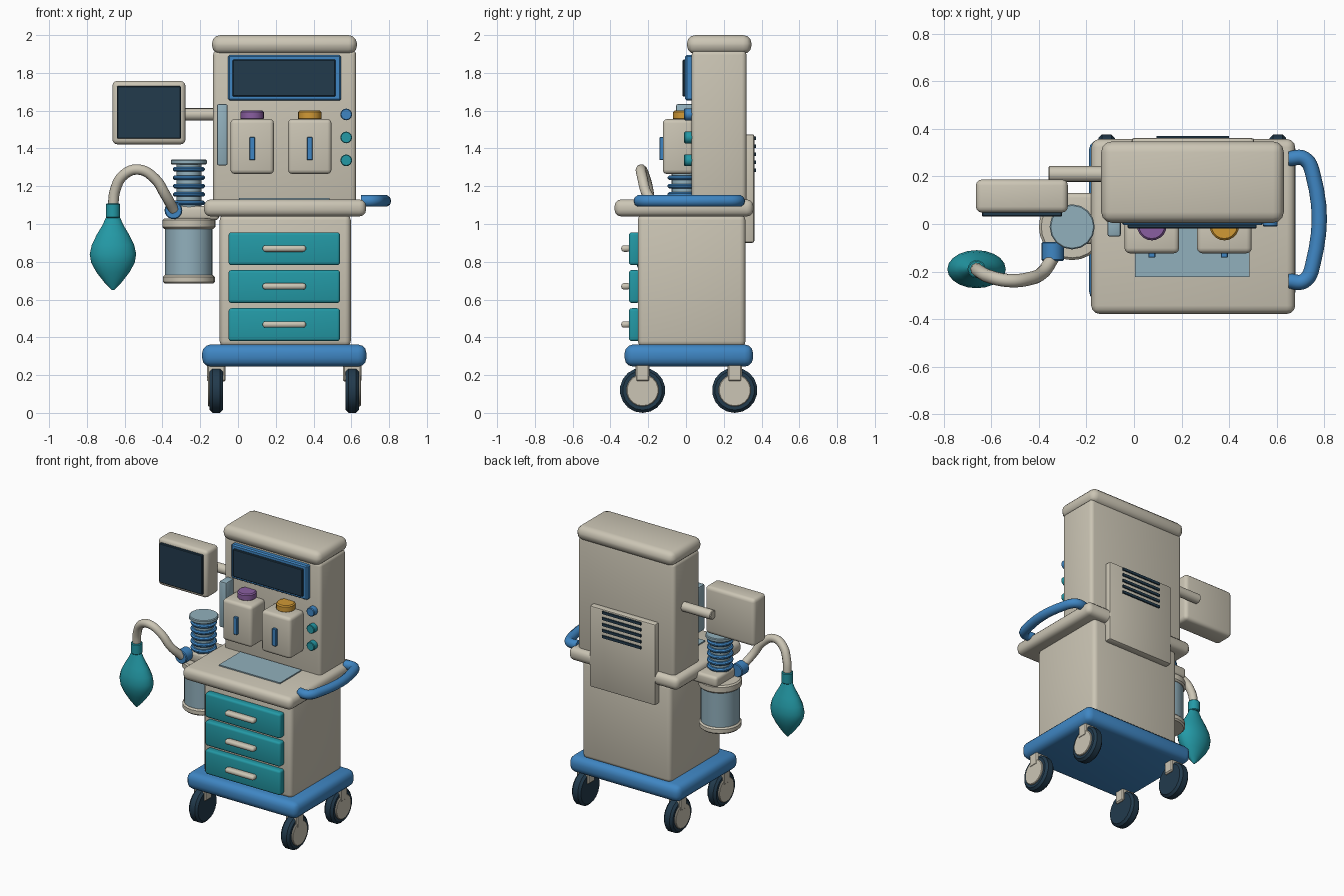
import bpy, bmesh, math
from mathutils import Matrix

if "Cube" in bpy.data.objects:
    bpy.data.objects.remove(bpy.data.objects["Cube"])


def material(name, r, g, b):
    m = bpy.data.materials.new(name)
    m.diffuse_color = (r, g, b, 1)
    m.use_nodes = True
    m.node_tree.nodes["Principled BSDF"].inputs["Base Color"].default_value = m.diffuse_color
    return m


BEIGE = material("warm_beige", 0.60, 0.56, 0.46)
BLUE = material("medical_blue", 0.05, 0.24, 0.55)
TEAL = material("teal", 0.017, 0.32, 0.38)
DARK = material("dark_navy", 0.016, 0.043, 0.073)
GLASS = material("pale_blue", 0.285, 0.434, 0.507)
PURPLE = material("purple", 0.254, 0.113, 0.355)
AMBER = material("amber", 0.637, 0.319, 0.036)


def smooth(ob, angle=35):
    bpy.ops.object.select_all(action='DESELECT')
    ob.select_set(True)
    bpy.context.view_layer.objects.active = ob
    bpy.ops.object.shade_smooth_by_angle(angle=math.radians(angle))


def finish(bm, name, mat, angle=35):
    bmesh.ops.recalc_face_normals(bm, faces=bm.faces)
    me = bpy.data.meshes.new(name)
    bm.to_mesh(me)
    bm.free()
    me.materials.append(mat)
    ob = bpy.data.objects.new(name, me)
    bpy.context.collection.objects.link(ob)
    smooth(ob, angle)
    return ob


def box(name, x, y, z, mat, bevel=0.0, seg=3):
    """Rounded box from (min, max) ranges."""
    bm = bmesh.new()
    bmesh.ops.create_cube(bm, size=1)
    for v in bm.verts:
        for i, (lo, hi) in enumerate((x, y, z)):
            v.co[i] = lo if v.co[i] < 0 else hi
    if bevel:
        bmesh.ops.bevel(bm, geom=bm.edges[:], offset=bevel, segments=seg,
                        profile=0.5, affect='EDGES')
    return finish(bm, name, mat)


def lathe(name, center, profile, mat, axis='Z', sides=24, squash=1.0):
    """Closed spun shape from (radius, height) points along an axis."""
    bm = bmesh.new()
    rings = []
    for r, h in profile:
        rings.append([bm.verts.new((r * math.cos(a), r * squash * math.sin(a), h))
                      for a in (2 * math.pi * i / sides for i in range(sides))])
    for a, b in zip(rings, rings[1:]):
        for i in range(sides):
            j = (i + 1) % sides
            bm.faces.new((a[i], a[j], b[j], b[i]))
    bm.faces.new(rings[0])
    bm.faces.new(rings[-1])
    rot = {'Z': Matrix(), 'X': Matrix.Rotation(math.pi / 2, 4, 'Y'),
           'Y': Matrix.Rotation(math.pi / 2, 4, 'X')}[axis]
    bm.transform(Matrix.Translation(center) @ rot)
    return finish(bm, name, mat, 40)


def rod(name, center, radius, length, mat, axis='Z', sides=24, chamfer=0.005):
    h, c = length / 2, chamfer
    return lathe(name, center, [(radius - c, -h), (radius, c - h), (radius, h - c),
                                (radius - c, h)], mat, axis, sides)


def tube(name, points, radius, mat):
    """Smooth tube through the given points."""
    cu = bpy.data.curves.new(name, 'CURVE')
    cu.dimensions = '3D'
    cu.bevel_depth = radius
    cu.bevel_resolution = 3
    cu.resolution_u = 6
    cu.use_fill_caps = True
    sp = cu.splines.new('BEZIER')
    sp.bezier_points.add(len(points) - 1)
    for bp, p in zip(sp.bezier_points, points):
        bp.co = p
        bp.handle_left_type = bp.handle_right_type = 'AUTO'
    cu.materials.append(mat)
    ob = bpy.data.objects.new(name, cu)
    bpy.context.collection.objects.link(ob)
    bpy.ops.object.select_all(action='DESELECT')
    ob.select_set(True)
    bpy.context.view_layer.objects.active = ob
    bpy.ops.object.convert(target='MESH')
    smooth(bpy.context.object, 50)


# Cart: base, cabinet, worktop
box("cart_base", (-0.19, 0.68), (-0.325, 0.355), (0.245, 0.362), BLUE, 0.045)
box("cabinet", (-0.097, 0.597), (-0.255, 0.315), (0.35, 1.05), BEIGE, 0.03)
box("worktop", (-0.18, 0.678), (-0.378, 0.357), (1.04, 1.13), BEIGE, 0.035)
box("worktop_pad", (0.005, 0.485), (-0.222, 0.02), (1.13, 1.138), GLASS)

# Casters with forks and outward hubs
for sx, x in ((-1, -0.115), (1, 0.605)):
    for y in (-0.23, 0.258):
        rod("caster_tyre", (x, y, 0.12), 0.12, 0.07, DARK, 'X', 18, 0.015)
        rod("caster_hub", (x + sx * 0.02, y, 0.12), 0.086, 0.05, BEIGE, 'X', 18, 0.004)
        box("caster_fork", (x - 0.048, x + 0.048), (y - 0.038, y + 0.038),
            (0.165, 0.26), BEIGE, 0.008, 1)

# Drawers
for z in (0.468, 0.67, 0.87):
    box("drawer_front", (-0.05, 0.54), (-0.302, -0.245), (z - 0.088, z + 0.086), TEAL, 0.015)
    box("drawer_handle", (0.13, 0.36), (-0.343, -0.295), (z - 0.017, z + 0.017), BEIGE, 0.015)

# Upper tower
box("tower", (-0.132, 0.626), (0.03, 0.32), (1.1, 1.92), BEIGE, 0.025)
box("tower_cap", (-0.138, 0.63), (0.005, 0.347), (1.9, 2.0), BEIGE, 0.045)
box("main_screen_frame", (-0.052, 0.545), (-0.004, 0.04), (1.653, 1.895), BLUE, 0.008, 1)
box("main_screen", (-0.028, 0.516), (-0.018, 0.0), (1.675, 1.87), DARK, 0.004, 1)
box("flow_tube", (-0.112, -0.055), (-0.053, 0.04), (1.31, 1.635), GLASS, 0.01, 2)

# Vaporizers
for x, mat in ((0.075, PURPLE), (0.38, AMBER)):
    box("vaporizer_body", (x - 0.115, x + 0.115), (-0.123, 0.04), (1.265, 1.555), BEIGE, 0.022)
    box("vaporizer_gauge", (x - 0.015, x + 0.015), (-0.141, -0.115), (1.338, 1.46), BLUE, 0.003, 1)
    rod("vaporizer_dial", (x, -0.007, 1.575), 0.062, 0.05, mat, 'Z', 20, 0.008)

# Control knobs
for z, mat in ((1.58, BLUE), (1.458, TEAL), (1.337, TEAL)):
    rod("control_knob", (0.573, 0.013, z), 0.031, 0.046, mat, 'Y', 16, 0.004)

# Back panel with vents
box("back_panel", (-0.01, 0.505), (0.3, 0.362), (0.9, 1.475), BEIGE, 0.012, 2)
for i in range(5):
    z = 1.285 + i * 0.0425
    box("vent_slot", (0.095, 0.4), (0.355, 0.371), (z - 0.009, z + 0.009), DARK)

# Push handle
tube("push_handle", [(0.65, 0.275, 1.122), (0.715, 0.275, 1.122), (0.752, 0.21, 1.122),
                     (0.752, -0.17, 1.122), (0.715, -0.24, 1.122), (0.65, -0.24, 1.122)],
     0.032, BLUE)

# Side monitor on arm
rod("monitor_arm", (-0.22, 0.21, 1.58), 0.033, 0.28, BEIGE, 'X', 16)
box("side_monitor", (-0.665, -0.278), (0.048, 0.187), (1.422, 1.757), BEIGE, 0.025)
box("side_monitor_screen", (-0.64, -0.303), (0.031, 0.06), (1.452, 1.73), DARK, 0.004, 1)

# Absorber canister and bellows
cx, cy = -0.26, -0.012
box("absorber_bracket", (-0.33, -0.1), (-0.085, 0.13), (1.02, 1.095), BEIGE, 0.02)
rod("canister_lid", (cx, cy, 1.002), 0.14, 0.056, BEIGE, sides=24, chamfer=0.01)
rod("canister_glass", (cx, cy, 0.85), 0.126, 0.27, GLASS)
rod("canister_foot", (cx, cy, 0.707), 0.137, 0.046, BEIGE, sides=24, chamfer=0.01)
rod("bellows_core", (cx, cy, 1.2), 0.066, 0.25, GLASS, sides=16)
for i in range(5):
    rod("bellows_ring", (cx, cy, 1.112 + i * 0.0445), 0.085, 0.024, BLUE, sides=20, chamfer=0.008)
rod("bellows_top", (cx, cy, 1.328), 0.095, 0.026, GLASS, sides=16)

# Breathing hose and bag
rod("hose_connector", (-0.342, -0.115, 1.072), 0.047, 0.08, BLUE, 'Y', 18)
tube("breathing_hose", [(-0.34, -0.14, 1.075), (-0.385, -0.205, 1.155), (-0.44, -0.23, 1.24),
                        (-0.525, -0.238, 1.288), (-0.605, -0.222, 1.26),
                        (-0.65, -0.2, 1.18), (-0.662, -0.19, 1.09)], 0.028, BEIGE)
rod("bag_collar", (-0.662, -0.19, 1.07), 0.038, 0.076, TEAL, sides=16)
lathe("breathing_bag", (-0.662, -0.19, 0),
      [(0.006, 0.65), (0.045, 0.69), (0.088, 0.745), (0.115, 0.795), (0.123, 0.84),
       (0.112, 0.89), (0.085, 0.945), (0.055, 0.995), (0.035, 1.04)],
      TEAL, sides=20, squash=0.65)
